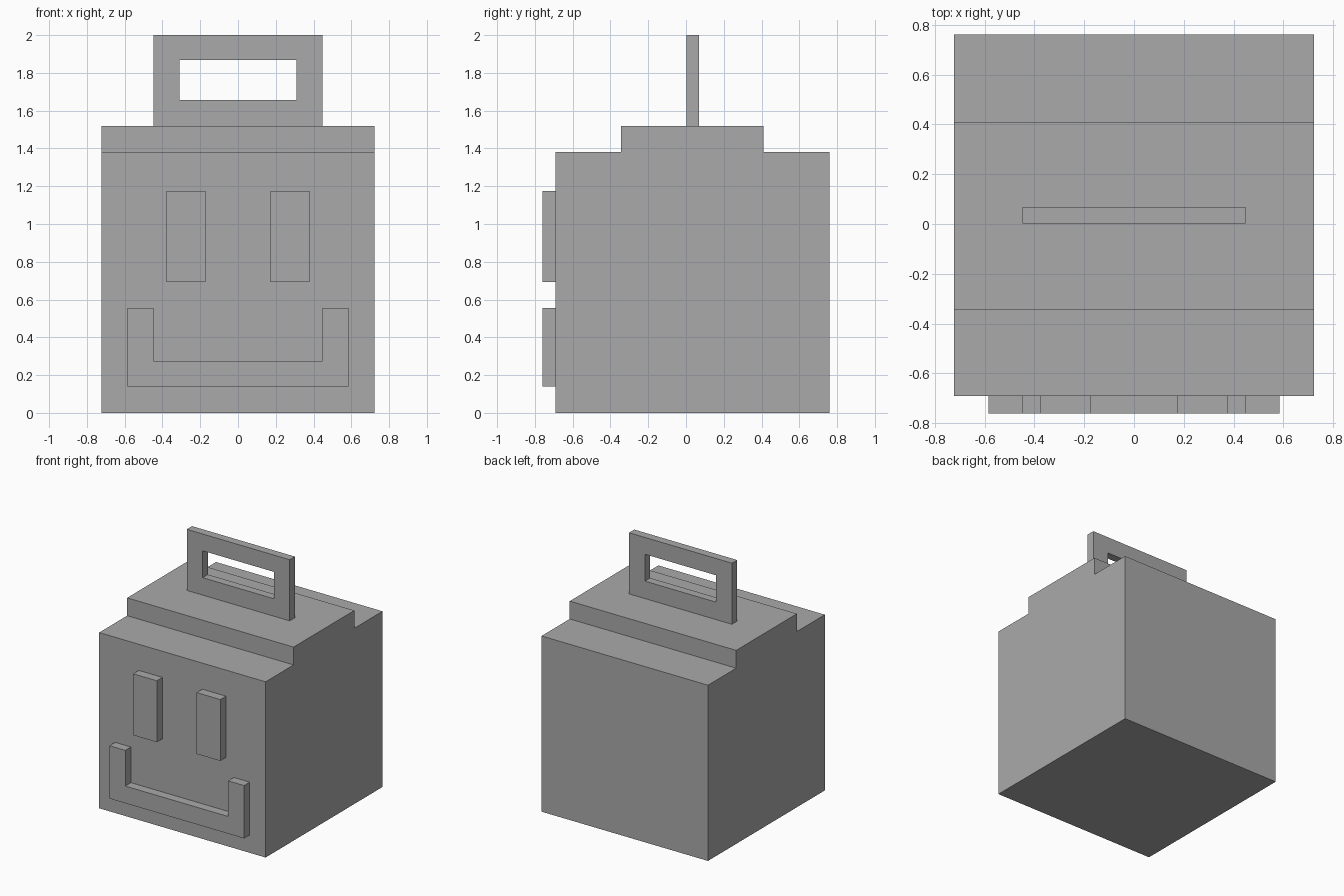
import bpy
import bmesh
from mathutils import Vector

cube = bpy.data.objects.get("Cube")
if cube:
    bpy.data.objects.remove(cube, do_unlink=True)

grey = bpy.data.materials.new("plain grey")
grey.use_nodes = True
grey.diffuse_color = (0.4, 0.4, 0.4, 1)
grey.node_tree.nodes["Principled BSDF"].inputs["Base Color"].default_value = (0.4, 0.4, 0.4, 1)


def rect(x0, x1, z0, z1):
    return [(x0, z0), (x1, z0), (x1, z1), (x0, z1)]


def prism(name, outline, place, depth, hole=None):
    """Extrude a flat outline by depth; a hole has as many points as its outline."""
    bm = bmesh.new()
    outer = [bm.verts.new(place(*p)) for p in outline]
    if hole:
        inner = [bm.verts.new(place(*p)) for p in hole]
        n = len(outer)
        for i in range(n):
            j = (i + 1) % n
            bm.faces.new((outer[i], outer[j], inner[j], inner[i]))
    else:
        bm.faces.new(outer)
    result = bmesh.ops.extrude_face_region(bm, geom=bm.faces[:], use_keep_orig=True)
    moved = [g for g in result["geom"] if isinstance(g, bmesh.types.BMVert)]
    bmesh.ops.translate(bm, verts=moved, vec=Vector(depth))
    bmesh.ops.recalc_face_normals(bm, faces=bm.faces[:])
    mesh = bpy.data.meshes.new(name)
    bm.to_mesh(mesh)
    bm.free()
    mesh.materials.append(grey)
    obj = bpy.data.objects.new(name, mesh)
    bpy.context.collection.objects.link(obj)
    return obj


HALF_WIDTH = 0.723
FRONT, BACK = -0.69, 0.76
SHOULDER, TOP = 1.38, 1.52

# Body with a raised step across the top
side = [(FRONT, 0), (BACK, 0), (BACK, SHOULDER), (0.41, SHOULDER),
        (0.41, TOP), (-0.343, TOP), (-0.343, SHOULDER), (FRONT, SHOULDER)]
prism("body", side, lambda y, z: (-HALF_WIDTH, y, z), (2 * HALF_WIDTH, 0, 0))

# Carrying handle
prism("handle", rect(-0.447, 0.447, TOP, 2), lambda x, z: (x, 0.003, z),
      (0, 0.065, 0), hole=rect(-0.309, 0.309, 1.657, 1.868))


# Raised face features
def on_front(x, z):
    return (x, FRONT, z)


RAISE = (0, -0.07, 0)
for name, x0, x1 in (("right_eye", -0.378, -0.173), ("left_eye", 0.173, 0.378)):
    prism(name, rect(x0, x1, 0.693, 1.175), on_front, RAISE)

half = [(0.585, 0.14), (0.585, 0.555), (0.447, 0.555), (0.447, 0.275)]
prism("mouth", half + [(-x, z) for x, z in reversed(half)], on_front, RAISE)
